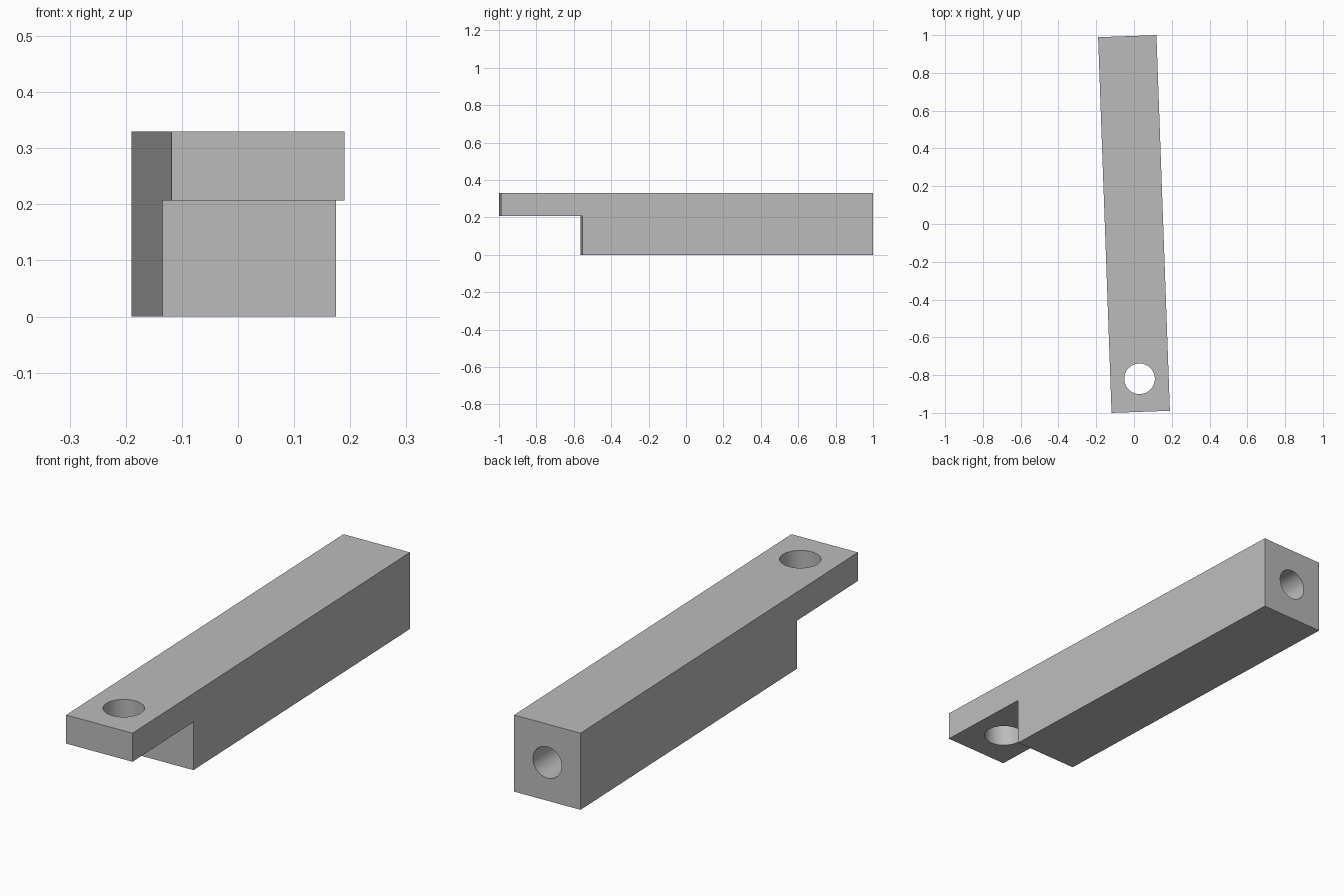
import bpy
import bmesh
from math import radians
from mathutils import Matrix

if "Cube" in bpy.data.objects:
    bpy.data.objects.remove(bpy.data.objects["Cube"], do_unlink=True)

WIDTH, LENGTH, HEIGHT = 0.309, 1.99, 0.33
FRONT, BACK = -LENGTH / 2, LENGTH / 2
STEP_Y, STEP_Z = -0.558, 0.207
YAW = Matrix.Rotation(radians(2.05), 4, "Z")

grey = bpy.data.materials.new("plain_grey")
grey.use_nodes = True
colour = (0.5, 0.5, 0.5, 1)
grey.diffuse_color = colour
grey.node_tree.nodes["Principled BSDF"].inputs["Base Color"].default_value = colour


def add_object(name, bm):
    bmesh.ops.recalc_face_normals(bm, faces=bm.faces)
    mesh = bpy.data.meshes.new(name)
    bm.to_mesh(mesh)
    bm.free()
    mesh.materials.append(grey)
    obj = bpy.data.objects.new(name, mesh)
    bpy.context.collection.objects.link(obj)
    return obj


def drill(target, radius, depth, matrix):
    """Cut a round hole into the target, then drop the cutter."""
    bm = bmesh.new()
    bmesh.ops.create_cone(bm, cap_ends=True, segments=64, radius1=radius,
                          radius2=radius, depth=depth, matrix=matrix)
    cutter = add_object("hole_cutter", bm)
    cutter.hide_render = True
    mod = target.modifiers.new("hole", "BOOLEAN")
    mod.operation = "DIFFERENCE"
    mod.solver = "EXACT"
    mod.object = cutter
    bpy.context.view_layer.objects.active = target
    bpy.ops.object.modifier_apply(modifier=mod.name)
    bpy.data.objects.remove(cutter, do_unlink=True)


# Bar with a thin tongue at the front: side profile extruded across the width
profile = [(FRONT, STEP_Z), (STEP_Y, STEP_Z), (STEP_Y, 0),
           (BACK, 0), (BACK, HEIGHT), (FRONT, HEIGHT)]
bm = bmesh.new()
side = bm.faces.new([bm.verts.new((-WIDTH / 2, y, z)) for y, z in profile])
extruded = bmesh.ops.extrude_face_region(bm, geom=[side])["geom"]
bmesh.ops.translate(bm, vec=(WIDTH, 0, 0),
                    verts=[v for v in extruded if isinstance(v, bmesh.types.BMVert)])
bar = add_object("stepped_bar", bm)

# Through hole in the tongue
drill(bar, 0.081, 0.5, Matrix.Translation((0, -0.82, HEIGHT)))

# Blind hole in the back end
drill(bar, 0.067, 0.9, Matrix.Translation((0, BACK, HEIGHT / 2))
      @ Matrix.Rotation(radians(90), 4, "X"))

# Slight turn about the vertical axis, smooth hole walls
bar.data.transform(YAW)
bpy.ops.object.select_all(action="DESELECT")
bar.select_set(True)
bpy.context.view_layer.objects.active = bar
bpy.ops.object.shade_smooth_by_angle(angle=radians(30))
